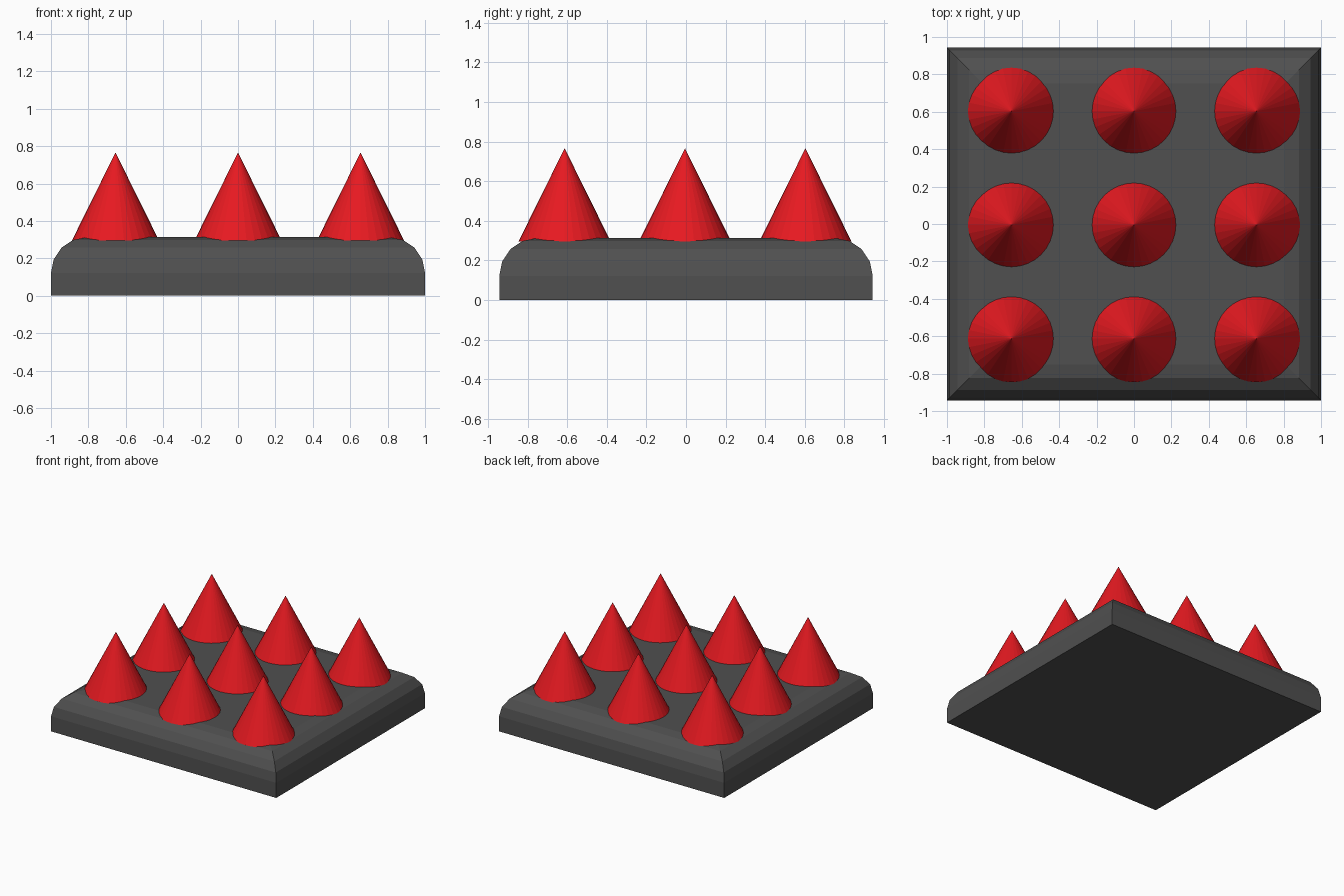
import bpy, bmesh

if "Cube" in bpy.data.objects:
    bpy.data.objects.remove(bpy.data.objects["Cube"])

def material(name, rgb):
    m = bpy.data.materials.new(name)
    m.diffuse_color = (*rgb, 1)
    m.use_nodes = True
    m.node_tree.nodes["Principled BSDF"].inputs["Base Color"].default_value = m.diffuse_color
    return m

def add_object(name, bm, mat):
    mesh = bpy.data.meshes.new(name)
    bm.to_mesh(mesh)
    bm.free()
    mesh.materials.append(mat)
    ob = bpy.data.objects.new(name, mesh)
    bpy.context.collection.objects.link(ob)
    return ob

dark = material("dark_grey", (0.08, 0.08, 0.08))
red = material("red", (0.8, 0.01, 0.015))

# Base slab: square plan corners, top edges rounded in four facets
W, D, H = 2.0, 1.886, 0.313
bm = bmesh.new()
bmesh.ops.create_cube(bm, size=1)
for v in bm.verts:
    v.co = (v.co.x * W, v.co.y * D, (v.co.z + 0.5) * H)
top_edges = [e for e in bm.edges if all(v.co.z > H / 2 for v in e.verts)]
bmesh.ops.bevel(bm, geom=top_edges, offset=0.192, offset_type='OFFSET',
                segments=4, profile=0.5, affect='EDGES')
add_object("base_slab", bm, dark)

# Spikes: 3 x 3 grid of cones sunk slightly into the slab
Z0, Z1, R = 0.295, 0.766, 0.233
for row in range(3):
    for col in range(3):
        bm = bmesh.new()
        bmesh.ops.create_cone(bm, cap_ends=True, segments=32,
                              radius1=R, radius2=0, depth=Z1 - Z0)
        bmesh.ops.remove_doubles(bm, verts=bm.verts, dist=1e-5)
        ob = add_object(f"spike_{row}_{col}", bm, red)
        ob.location = ((col - 1) * 0.655, (row - 1) * 0.608 - 0.005, (Z0 + Z1) / 2)
